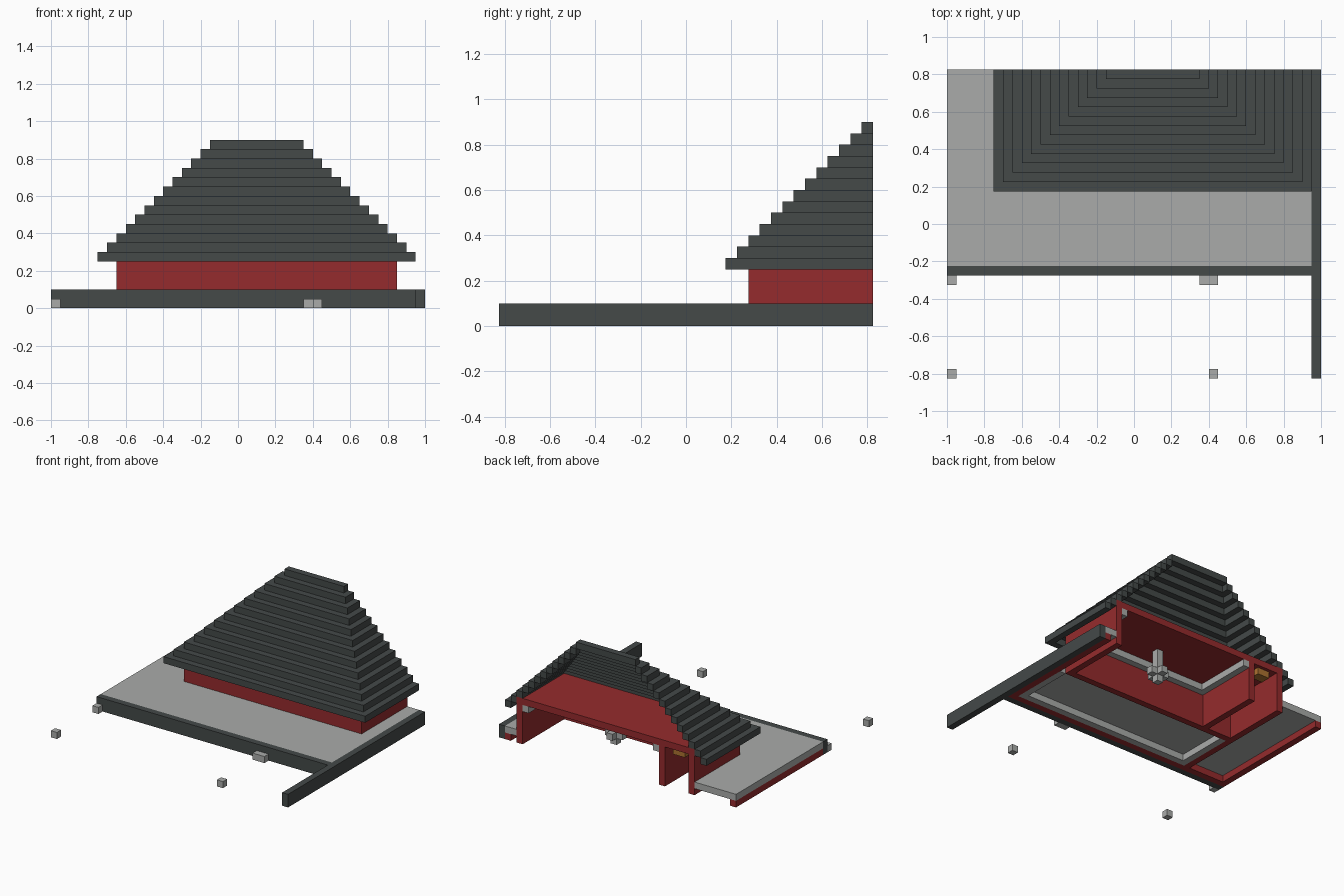
import bpy
import bmesh

cube = bpy.data.objects.get("Cube")
if cube:
    bpy.data.objects.remove(cube, do_unlink=True)

U = 0.05          # block size
BACK = 0.825      # open rear edge


def material(name, rgb):
    m = bpy.data.materials.new(name)
    m.use_nodes = True
    col = (*rgb, 1.0)
    m.diffuse_color = col
    bsdf = next(n for n in m.node_tree.nodes if n.type == 'BSDF_PRINCIPLED')
    bsdf.inputs["Base Color"].default_value = col
    bsdf.inputs["Roughness"].default_value = 0.9
    return m


DARK = material("dark slate", (0.058, 0.067, 0.066))
RED = material("deep red", (0.30, 0.024, 0.026))
GREY = material("light grey", (0.40, 0.41, 0.40))
ORANGE = material("lamp orange", (0.42, 0.17, 0.03))


def prism(name, outline, z0, z1, mat):
    """Extrude a flat outline upward from z0 to z1."""
    bm = bmesh.new()
    face = bm.faces.new([bm.verts.new((x, y, z0)) for x, y in outline])
    ext = bmesh.ops.extrude_face_region(bm, geom=[face])
    for v in ext["geom"]:
        if isinstance(v, bmesh.types.BMVert):
            v.co.z = z1
    bmesh.ops.recalc_face_normals(bm, faces=bm.faces)
    mesh = bpy.data.meshes.new(name)
    bm.to_mesh(mesh)
    bm.free()
    mesh.materials.append(mat)
    ob = bpy.data.objects.new(name, mesh)
    bpy.context.collection.objects.link(ob)
    return ob


def box(name, x0, x1, y0, y1, z0, z1, mat):
    return prism(name, [(x0, y0), (x1, y0), (x1, y1), (x0, y1)], z0, z1, mat)


def u_shape(name, x0, x1, y0, y1, z0, z1, mat, t=U):
    """Three-sided band, open toward the rear."""
    outline = [(x0, y0), (x1, y0), (x1, y1), (x1 - t, y1),
               (x1 - t, y0 + t), (x0 + t, y0 + t), (x0 + t, y1), (x0, y1)]
    return prism(name, outline, z0, z1, mat)


# Stepped hollow roof, closed by the ridge
for i in range(12):
    s = i * U
    u_shape(f"roof_step_{i + 1}", -0.75 + s, 0.95 - s, 0.175 + s, BACK,
            0.25 + s, 0.30 + s, DARK)
box("roof_ridge", -0.15, 0.35, BACK - U, BACK, 0.85, 0.90, DARK)

# House walls, partition and ceiling
HX0, HX1, HY = -0.65, 0.85, 0.275
u_shape("house_walls", HX0, HX1, HY, BACK, 0, 0.30, RED)
box("partition_wall", -0.40, -0.35, HY + U, BACK, 0, 0.30, RED)
box("ceiling", HX0, HX1, HY, BACK, 0.30, 0.35, RED)
u_shape("room_cornice", -0.35, HX1 - U, HY + U, BACK, 0.25, 0.30, GREY)

# Terrace slab wrapping round the house
prism("terrace_slab",
      [(-1, -0.225), (0.95, -0.225), (0.95, BACK), (HX1, BACK),
       (HX1, HY), (HX0, HY), (HX0, BACK), (-1, BACK)], 0.05, 0.10, GREY)
box("terrace_front_edge", -1, 0.95, -0.275, -0.225, 0, 0.10, DARK)
box("side_beam", 0.95, 1.0, -BACK, BACK, 0, 0.10, DARK)

# Red walls and grey cornice below the terrace
u_shape("lower_walls", -1, 0.95, -0.225, BACK, 0, 0.05, RED)
box("lower_partition", HX0, HX0 + U, -0.175, HY, 0, 0.05, RED)
u_shape("lower_cornice", HX0 + U, 0.90, -0.175, HY, 0, 0.05, GREY)

# Hanging light in the middle of the room
CX, CY = 0.225, 0.525
h = U / 2
box("chandelier_stem", CX - h, CX + h, CY - h, CY + h, 0.05, 0.30, GREY)
for n, (dx, dy) in enumerate([(U, 0), (-U, 0), (0, U), (0, -U)]):
    box(f"chandelier_arm_{n + 1}", CX + dx - h, CX + dx + h,
        CY + dy - h, CY + dy + h, 0.10, 0.15, GREY)

# Corridor lamp
box("corridor_lamp", -0.55, -0.45, BACK - 2 * U, BACK - h, 0.25, 0.30, ORANGE)

# Small stone blocks in front of the terrace
for n, (x, y, w) in enumerate([(-1, -0.325, U), (0.35, -0.325, 2 * U),
                               (-1, -BACK, U), (0.40, -BACK, U)]):
    box(f"stone_block_{n + 1}", x, x + w, y, y + U, 0, U, GREY)
